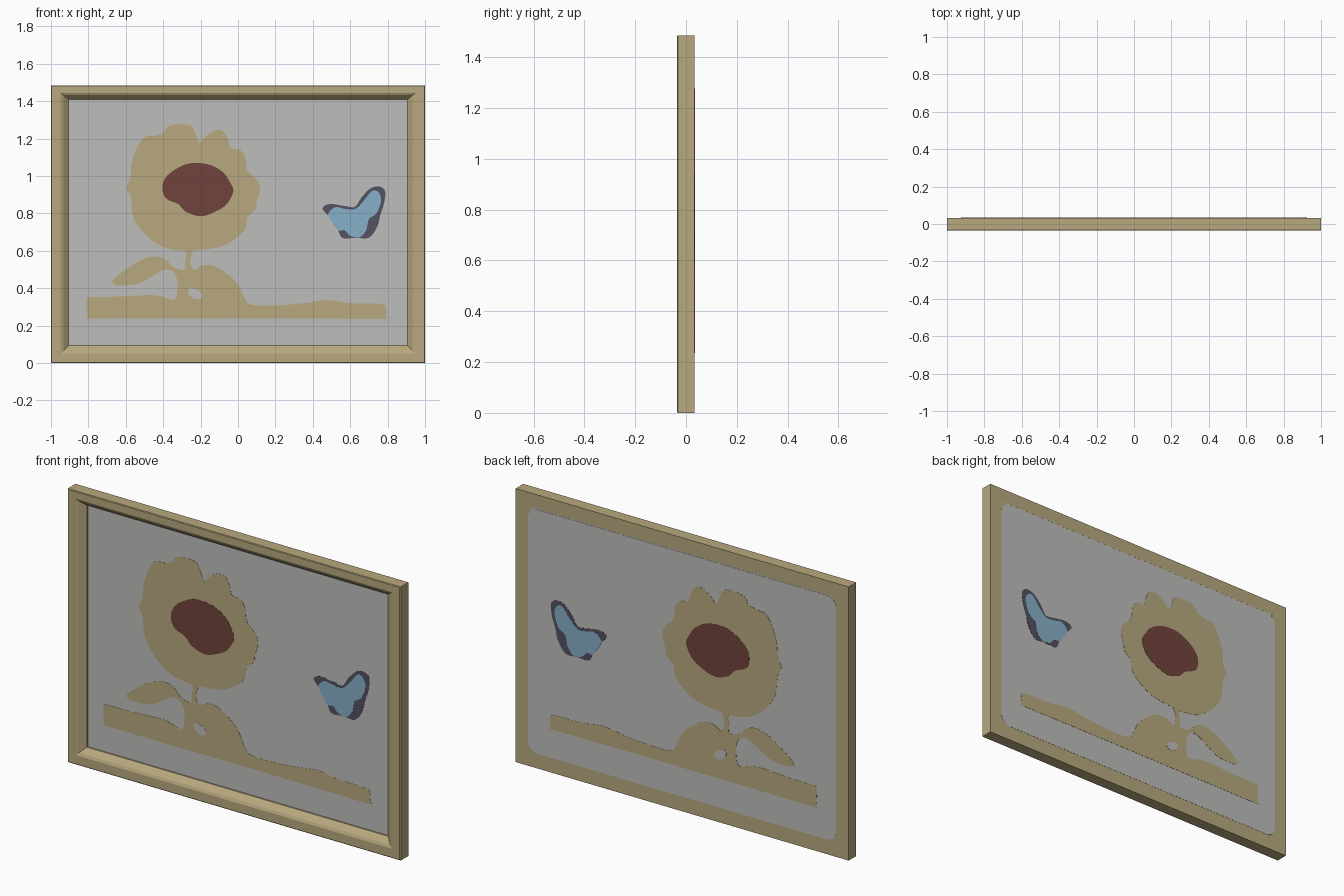
import bpy, bmesh, math

def material(name, rgb):
    m = bpy.data.materials.new(name)
    lin = [(c / 255 / 12.92) if c < 10 else ((c / 255 + 0.055) / 1.055) ** 2.4 for c in rgb]
    m.diffuse_color = (*lin, 1)
    return m

TAN = material("tan wood", (184, 169, 126))
GREY = material("pale grey", (190, 190, 187))
BROWN = material("red brown", (113, 68, 60))
BLUE = material("sky blue", (134, 175, 200))
DARK = material("dark slate", (84, 82, 97))

FRONT, BACK = -0.036, 0.033      # frame faces
PANEL = 0.004                    # recessed picture surface
W, H = 1.0, 1.485

def finish(bm, name, mat):
    bmesh.ops.recalc_face_normals(bm, faces=bm.faces)
    me = bpy.data.meshes.new(name)
    bm.to_mesh(me)
    bm.free()
    me.materials.append(mat)
    ob = bpy.data.objects.new(name, me)
    bpy.context.collection.objects.link(ob)
    return ob

def smooth(pts, n=4):
    """Closed Catmull-Rom curve through the outline points."""
    out, k = [], len(pts)
    for i in range(k):
        p = [pts[(i + j) % k] for j in (-1, 0, 1, 2)]
        for s in range(n):
            t = s / n
            out.append(tuple(0.5 * (2 * b + (c - a) * t + (2 * a - 5 * b + 4 * c - d) * t * t
                                    + (3 * b - a - 3 * c + d) * t ** 3)
                             for a, b, c, d in zip(*p)))
    return out

def slab(name, outline, y0, y1, mat):
    """Flat plate with an x-z outline between two depths."""
    bm = bmesh.new()
    face = bm.faces.new([bm.verts.new((x, y0, z)) for x, z in outline])
    ext = bmesh.ops.extrude_face_region(bm, geom=[face])
    bmesh.ops.translate(bm, vec=(0, y1 - y0, 0),
                        verts=[v for v in ext["geom"] if isinstance(v, bmesh.types.BMVert)])
    bmesh.ops.triangulate(bm, faces=[f for f in bm.faces if len(f.verts) > 4])
    return finish(bm, name, mat)

# Frame: moulding profile (inset from edge, depth) swept round four corners
profile = [(0.0, BACK), (0.0, FRONT + 0.004), (0.004, FRONT), (0.052, FRONT),
           (0.066, FRONT + 0.006), (0.084, FRONT + 0.022), (0.095, PANEL - 0.008),
           (0.095, BACK)]
bm = bmesh.new()
rings = []
for sx, top in ((-1, 0), (1, 0), (1, 1), (-1, 1)):
    rings.append([bm.verts.new((sx * (W - d), y, (H - d * 0.8) if top else d))
                  for d, y in profile])
for i in range(4):
    a, b = rings[i], rings[(i + 1) % 4]
    for j in range(len(profile)):
        k = (j + 1) % len(profile)
        bm.faces.new((a[j], a[k], b[k], b[j]))
finish(bm, "frame", TAN)

# Picture panel, filling the frame
slab("panel", [(-0.907, 0.093), (0.907, 0.093), (0.907, 1.411), (-0.907, 1.411)],
     PANEL, BACK - 0.0003, GREY)

# Rounded panel face on the back
r, outline = 0.055, []
for cx, cz, start in ((0.925 - r, 1.405 - r, 0), (-0.925 + r, 1.405 - r, 90),
                      (-0.925 + r, 0.08 + r, 180), (0.925 - r, 0.08 + r, 270)):
    for s in range(7):
        a = math.radians(start + s * 15)
        outline.append((cx + r * math.cos(a), cz + r * math.sin(a)))
slab("back_panel", outline, BACK - 0.001, BACK + 0.001, GREY)

# Painted outlines (x, z)
petals = [(-0.28, 0.60), (-0.40, 0.62), (-0.50, 0.69), (-0.56, 0.78), (-0.575, 0.89),
          (-0.597, 0.94), (-0.575, 0.99), (-0.57, 1.06), (-0.545, 1.14), (-0.505, 1.205),
          (-0.45, 1.215), (-0.40, 1.23), (-0.375, 1.265), (-0.31, 1.277), (-0.25, 1.268),
          (-0.225, 1.22), (-0.205, 1.18), (-0.175, 1.21), (-0.125, 1.243), (-0.08, 1.24),
          (-0.05, 1.19), (-0.04, 1.15), (0.01, 1.14), (0.04, 1.10), (0.05, 1.03),
          (0.10, 0.98), (0.118, 0.93), (0.10, 0.86), (0.093, 0.82), (0.05, 0.78),
          (0.04, 0.72), (-0.02, 0.66), (-0.10, 0.62), (-0.20, 0.605)]
stem = [(-0.24, 0.61), (-0.247, 0.58), (-0.255, 0.54), (-0.235, 0.50), (-0.19, 0.522),
        (-0.13, 0.52), (-0.06, 0.48), (0.0, 0.42), (0.035, 0.35), (0.07, 0.312),
        (0.2, 0.308), (0.35, 0.32), (0.48, 0.337), (0.6, 0.32), (0.76, 0.317),
        (0.79, 0.30), (0.79, 0.25), (0.77, 0.236), (0.4, 0.238), (-0.4, 0.238),
        (-0.79, 0.238), (-0.805, 0.25), (-0.81, 0.34), (-0.795, 0.352), (-0.65, 0.355),
        (-0.45, 0.363), (-0.37, 0.343), (-0.335, 0.343), (-0.325, 0.40), (-0.327, 0.45),
        (-0.35, 0.49), (-0.39, 0.50), (-0.45, 0.47), (-0.53, 0.425), (-0.64, 0.415),
        (-0.67, 0.44), (-0.60, 0.50), (-0.52, 0.55), (-0.45, 0.57), (-0.39, 0.555),
        (-0.34, 0.51), (-0.285, 0.50), (-0.283, 0.54), (-0.275, 0.58), (-0.28, 0.61)]
gap = [(-0.26, 0.40), (-0.22, 0.39), (-0.19, 0.365), (-0.21, 0.342), (-0.24, 0.347),
       (-0.265, 0.37)]
seeds = [(-0.405, 0.94), (-0.38, 1.0), (-0.31, 1.05), (-0.24, 1.07), (-0.15, 1.06),
         (-0.08, 1.02), (-0.045, 0.97), (-0.025, 0.92), (-0.06, 0.85), (-0.12, 0.81),
         (-0.20, 0.785), (-0.28, 0.81), (-0.32, 0.85), (-0.385, 0.88)]
wing_edge = [(0.452, 0.825), (0.49, 0.85), (0.57, 0.84), (0.625, 0.835), (0.66, 0.885),
             (0.71, 0.935), (0.76, 0.943), (0.787, 0.915), (0.78, 0.85), (0.76, 0.79),
             (0.745, 0.73), (0.70, 0.67), (0.63, 0.67), (0.56, 0.668), (0.535, 0.71),
             (0.50, 0.77)]
wings = [(0.483, 0.80), (0.52, 0.833), (0.57, 0.825), (0.625, 0.823), (0.67, 0.865),
         (0.715, 0.92), (0.75, 0.915), (0.765, 0.87), (0.74, 0.80), (0.70, 0.77),
         (0.685, 0.71), (0.65, 0.672), (0.60, 0.68), (0.57, 0.71), (0.535, 0.71),
         (0.495, 0.765)]

# Same painting on the front panel and on the back, in thin layers
for side, base, sign in (("front", PANEL, -1), ("back", BACK + 0.001, 1)):
    for name, pts, layer, mat in (("flower_petals", petals, 1, TAN),
                                  ("stem_leaves_ground", stem, 1.1, TAN),
                                  ("leaf_gap", gap, 2, GREY),
                                  ("flower_centre", seeds, 2, BROWN),
                                  ("butterfly_edge", wing_edge, 1, DARK),
                                  ("butterfly_wings", wings, 2, BLUE)):
        slab(f"{side}_{name}", smooth(pts), base - sign * 0.0005,
             base + sign * 0.001 * layer, mat)
